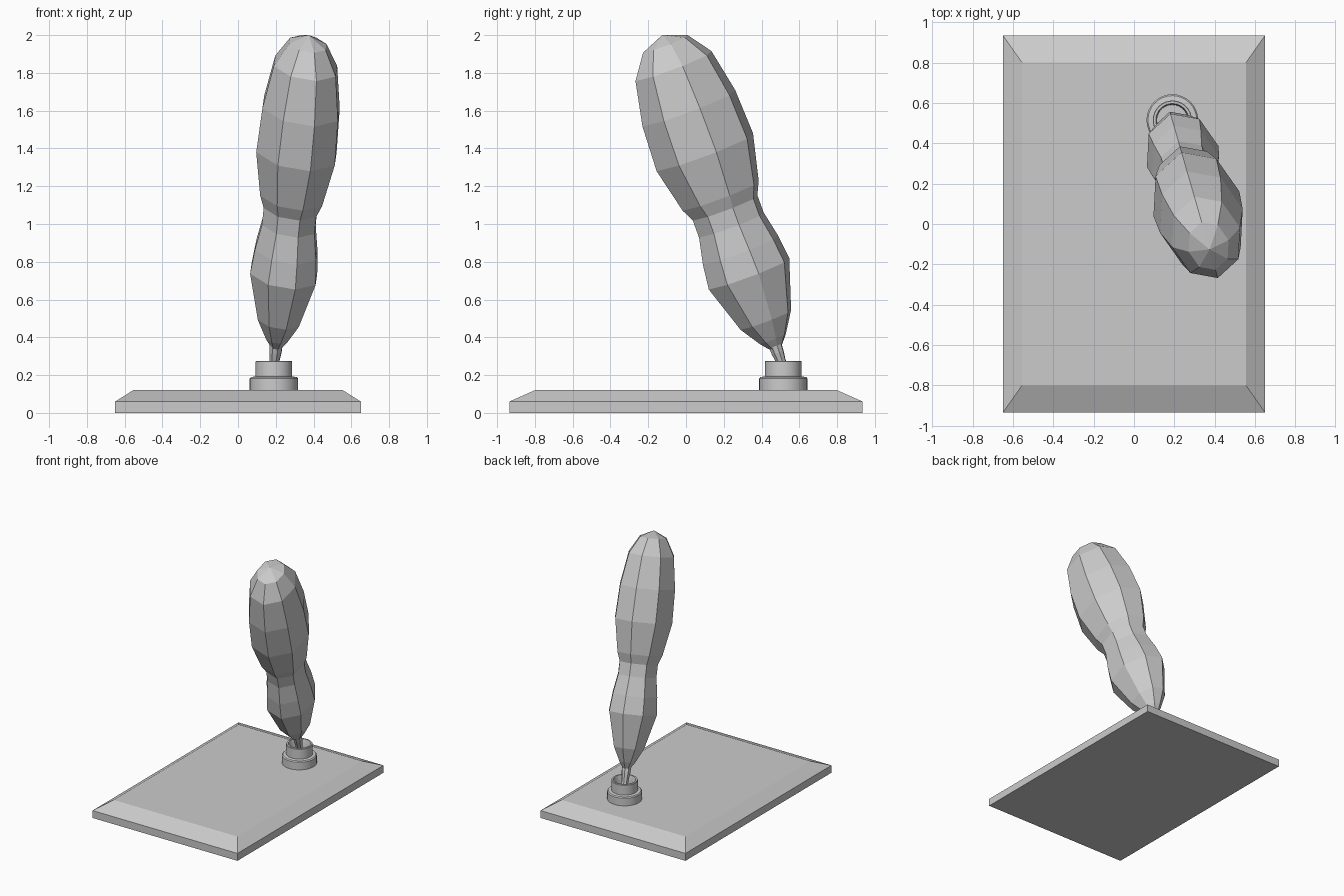
import bpy, bmesh, math
from mathutils import Vector

if "Cube" in bpy.data.objects:
    bpy.data.objects.remove(bpy.data.objects["Cube"])


def finish(name, bm):
    bmesh.ops.recalc_face_normals(bm, faces=bm.faces)
    me = bpy.data.meshes.new(name)
    bm.to_mesh(me)
    bm.free()
    ob = bpy.data.objects.new(name, me)
    bpy.context.scene.collection.objects.link(ob)
    return ob


def loft(name, rings, tip=None):
    """Skin a list of equal-length point rings, closing both ends."""
    bm = bmesh.new()
    loops = [[bm.verts.new(p) for p in ring] for ring in rings]
    n = len(loops[0])
    for a, b in zip(loops, loops[1:]):
        for i in range(n):
            j = (i + 1) % n
            bm.faces.new((a[i], a[j], b[j], b[i]))
    bm.faces.new(loops[0][::-1])
    if tip is None:
        bm.faces.new(loops[-1])
    else:
        t = bm.verts.new(tip)
        for i in range(n):
            bm.faces.new((loops[-1][i], loops[-1][(i + 1) % n], t))
    return finish(name, bm)


# base slab with sloped upper edges
def rect(x, y, z):
    return [(-x, -y, z), (x, -y, z), (x, y, z), (-x, y, z)]


loft("base", [rect(.65, .935, 0), rect(.65, .935, .06), rect(.555, .80, .12)])

# stepped hollow holder, turned from a profile
profile = [(0, .12), (.128, .12), (.128, .182), (.121, .19), (.097, .193),
           (.097, .272), (.094, .276), (.082, .276), (.079, .27), (.076, .2), (0, .2)]
bm = bmesh.new()
vs = [bm.verts.new((r, 0, z)) for r, z in profile]
es = [bm.edges.new(p) for p in zip(vs, vs[1:])]
bmesh.ops.spin(bm, geom=vs + es, cent=(0, 0, 0), axis=(0, 0, 1),
               angle=2 * math.pi, steps=32)
bmesh.ops.remove_doubles(bm, verts=bm.verts, dist=1e-4)
holder = finish("holder", bm)
holder.location = (.19, .515, 0)
bpy.context.view_layer.objects.active = holder
holder.select_set(True)
bpy.ops.object.shade_smooth_by_angle(angle=math.radians(30))

# leaning feather: eight-sided flattened sections along a straight axis
axis = Vector((.105, -.364, 1)).normalized()
side = axis.cross(Vector((0, 0, 1))).normalized()
lean = side.cross(axis)


def centre(z):
    return Vector((.217 + .105 * (z - .5), .42 - .364 * (z - .5), z))


def section(z, a, b):
    return [centre(z) + lean * a * math.cos(k * math.pi / 4)
            + side * b * math.sin(k * math.pi / 4) for k in range(8)]


sizes = [(.348, .037), (.393, .078), (.493, .149), (.737, .237), (.862, .221),
         (.995, .19), (1.085, .19), (1.15, .224), (1.38, .284), (1.613, .273),
         (1.836, .224), (1.953, .132)]
loft("feather", [section(z, a, a * .78) for z, a in sizes], centre(2.0))

# thin quill shaft dropping into the holder
loft("shaft", [section(z, r, r) for z, r in [(.2, .022), (.28, .028), (.32, .034), (.36, .036)]])
